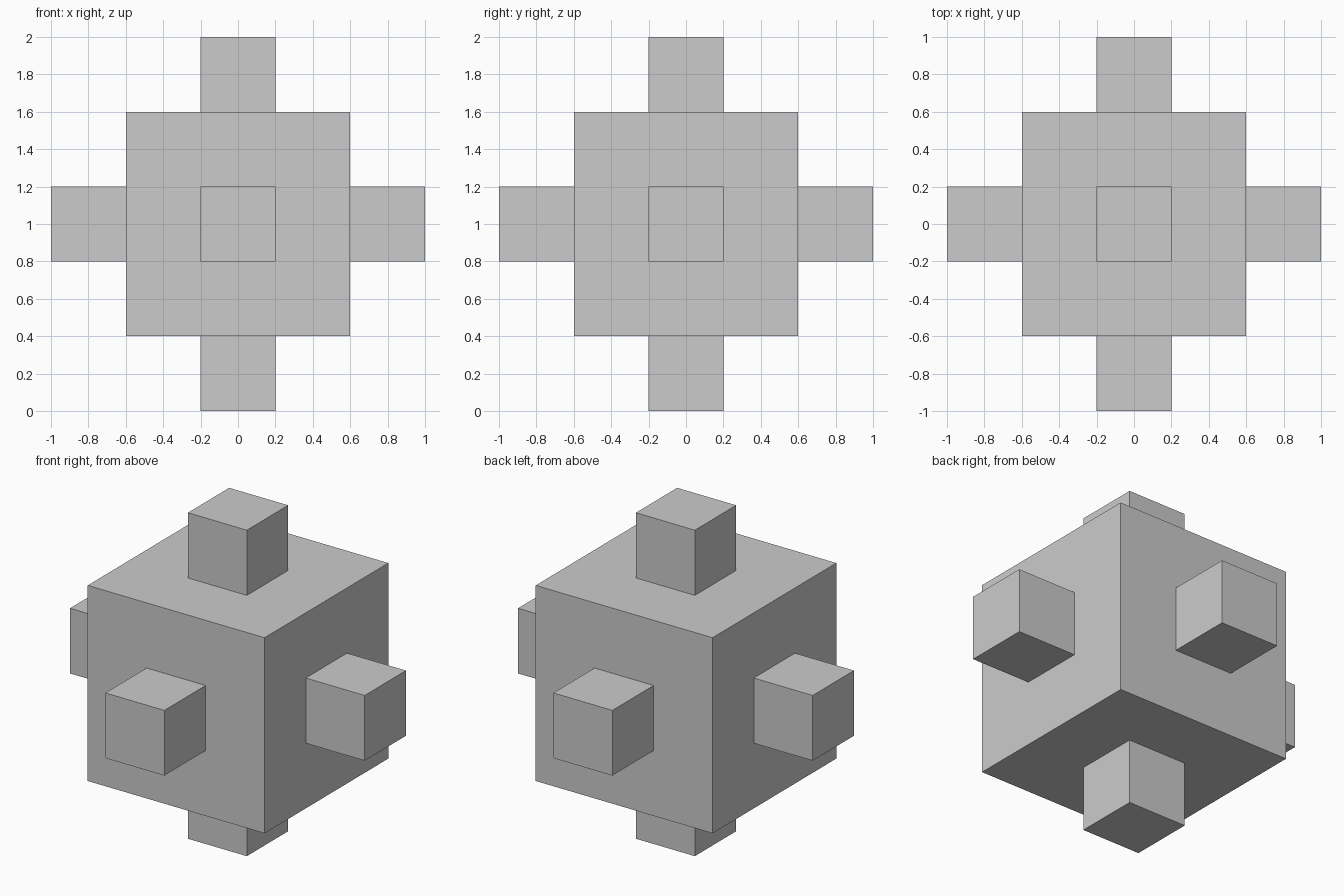
import bpy, bmesh
from mathutils import Matrix

if "Cube" in bpy.data.objects:
    bpy.data.objects.remove(bpy.data.objects["Cube"])

CORE = 1.2   # side of the central cube
STUD = 0.4   # side of each stud cube

bm = bmesh.new()

# Central cube
bmesh.ops.create_cube(bm, size=CORE, matrix=Matrix.Translation((0, 0, 1)))
bm.normal_update()
sides = bm.faces[:]

# One square stud in the middle of every side: inset, then extrude outwards
bmesh.ops.inset_individual(bm, faces=sides, thickness=(CORE - STUD) / 2,
                           use_even_offset=True)
for face in sides:
    direction = face.normal.copy()
    cap = bmesh.ops.extrude_discrete_faces(bm, faces=[face])["faces"][0]
    bmesh.ops.translate(bm, verts=cap.verts[:], vec=direction * STUD)

bmesh.ops.recalc_face_normals(bm, faces=bm.faces[:])
mesh = bpy.data.meshes.new("studded_cube")
bm.to_mesh(mesh)
bm.free()
bpy.context.collection.objects.link(bpy.data.objects.new("studded_cube", mesh))
